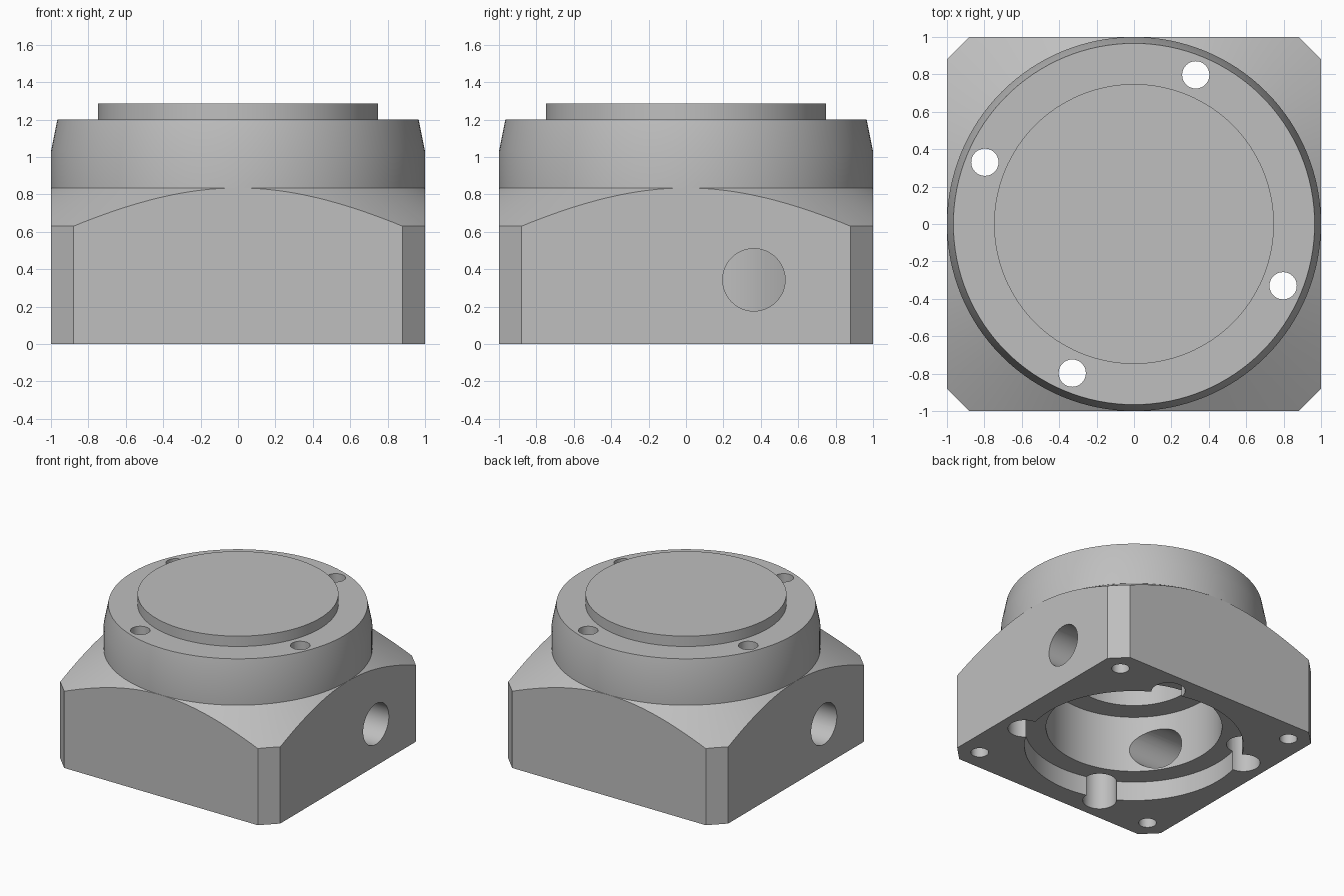
import bpy
import bmesh
from math import cos, sin, pi, radians
from mathutils import Matrix

cube = bpy.data.objects.get("Cube")
if cube:
    bpy.data.objects.remove(cube, do_unlink=True)

metal = bpy.data.materials.new("light_grey_metal")
metal.use_nodes = True
grey = (0.52, 0.52, 0.52, 1)
metal.diffuse_color = grey
metal.node_tree.nodes["Principled BSDF"].inputs["Base Color"].default_value = grey


def make_object(name, bm):
    bmesh.ops.recalc_face_normals(bm, faces=bm.faces)
    mesh = bpy.data.meshes.new(name)
    bm.to_mesh(mesh)
    bm.free()
    mesh.materials.append(metal)
    obj = bpy.data.objects.new(name, mesh)
    bpy.context.collection.objects.link(obj)
    return obj


def stack(name, rings, matrix=None):
    """Solid skinned through a list of rings, capped at both ends."""
    bm = bmesh.new()
    loops = [[bm.verts.new(p) for p in ring] for ring in rings]
    n = len(loops[0])
    for low, high in zip(loops, loops[1:]):
        for i in range(n):
            j = (i + 1) % n
            bm.faces.new((low[i], low[j], high[j], high[i]))
    bm.faces.new(loops[0])
    bm.faces.new(loops[-1])
    if matrix:
        bm.transform(matrix)
    return make_object(name, bm)


def turned(name, profile, sides=128, matrix=None):
    """Solid of revolution from (radius, height) points."""
    rings = [[(r * cos(2 * pi * i / sides), r * sin(2 * pi * i / sides), z)
              for i in range(sides)] for r, z in profile]
    return stack(name, rings, matrix)


def cut(obj, tools, operation="DIFFERENCE"):
    """Apply the boolean tools to an object."""
    for tool in tools:
        mod = obj.modifiers.new("cut", "BOOLEAN")
        mod.operation = operation
        mod.solver = "EXACT"
        mod.object = tool
    graph = bpy.context.evaluated_depsgraph_get()
    mesh = bpy.data.meshes.new_from_object(obj.evaluated_get(graph))
    obj.modifiers.clear()
    obj.data = mesh


# Square housing with chamfered corners
S, C = 1.0, 0.88
outline = [(S, -C), (S, C), (C, S), (-C, S), (-S, C), (-S, -C), (-C, -S), (C, -S)]
housing = stack("housing", [[(x, y, z) for x, y in outline] for z in (0, 0.95)])

# Conical shoulder trims the housing's upper corners
shoulder = turned("shoulder_cutter", [(1.6, -0.1), (1.6, 0.465), (0.999, 0.835)])
cut(housing, [shoulder], "INTERSECT")

# Round collar with tapered rim and raised disc
collar = turned("collar_and_disc", [(1, 0.835), (1, 1.03), (0.966, 1.2),
                                    (0.748, 1.2), (0.748, 1.285)])

# Stepped central bore, open underneath
bore = turned("bore_cutter", [(0.825, -0.1), (0.825, 0.16), (0.663, 0.16),
                              (0.663, 0.63), (0.485, 0.63), (0.485, 1.1)])

# Four counterbored through holes
screws = []
for k in range(4):
    a = radians(67.5 + 90 * k)
    place = Matrix.Translation((0.863 * cos(a), 0.863 * sin(a), 0))
    screws.append(turned("screw_cutter", [(0.127, -0.1), (0.127, 0.6), (0.073, 0.6),
                                          (0.073, 1.4)], 32, place))

# Four blind mounting holes in the corners
mounts = [turned("mount_cutter", [(0.067, -0.1), (0.067, 0.4)], 32,
                 Matrix.Translation((0.825 * sx, 0.825 * sy, 0)))
          for sx in (-1, 1) for sy in (-1, 1)]

# Two side ports opening into the bore
ports = [turned("port_cutter", [(0.167, 0.35), (0.167, 1.1)], 48,
                Matrix.Translation((0, 0.363 * s, 0.343)) @ Matrix.Rotation(s * pi / 2, 4, "Y"))
         for s in (-1, 1)]

cut(housing, [bore] + screws + mounts + ports)
cut(collar, [bore] + screws)

for tool in [shoulder, bore] + screws + mounts + ports:
    bpy.data.objects.remove(tool, do_unlink=True)

for obj in (housing, collar):
    obj.data.shade_smooth()
    obj.data.set_sharp_from_angle(angle=radians(25))
